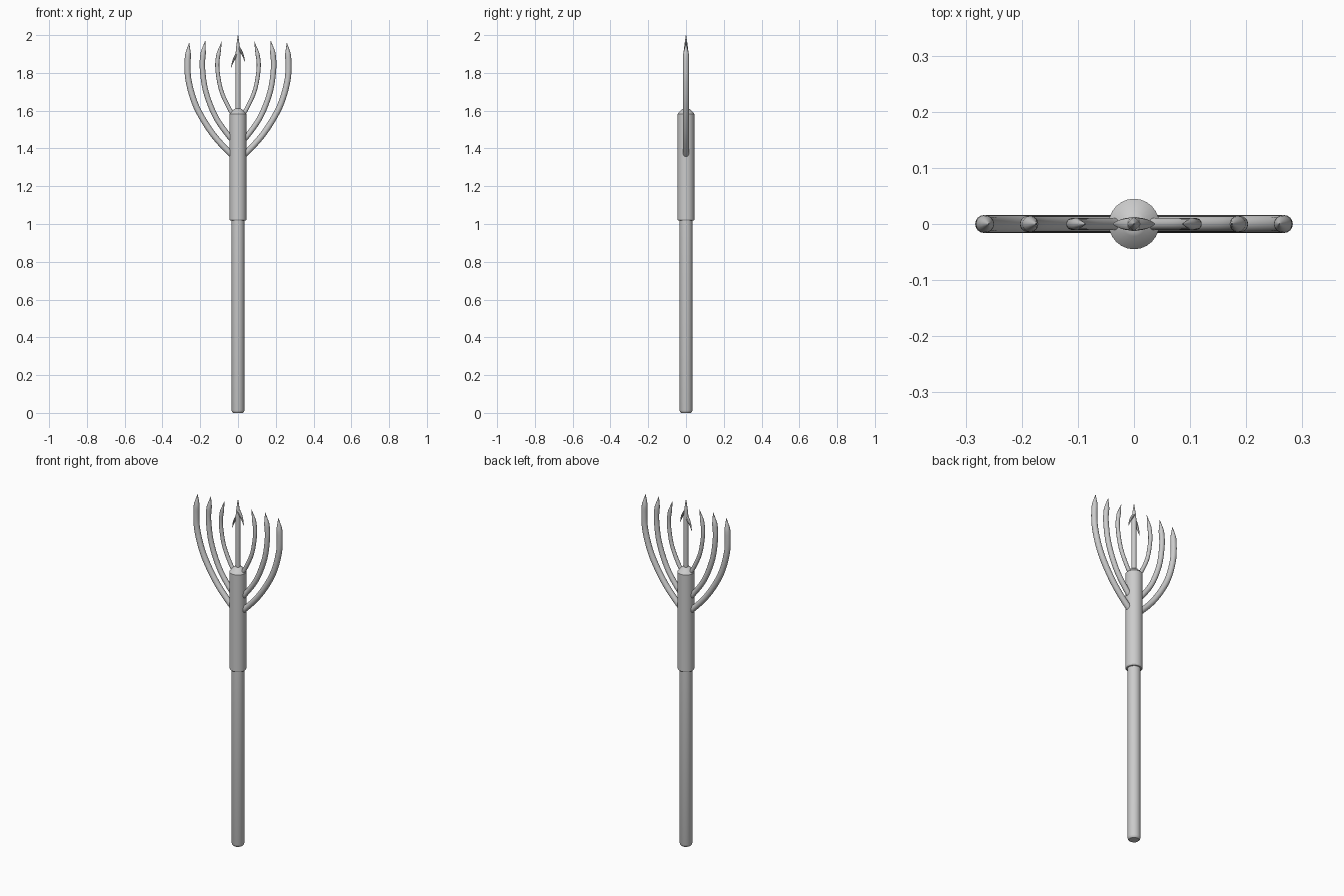
import bpy, bmesh, math
from mathutils import Vector

if "Cube" in bpy.data.objects:
    bpy.data.objects.remove(bpy.data.objects["Cube"])


def spline(pts, steps=5):
    """Catmull-Rom resampling of (x, z) points."""
    p = [Vector(q) for q in pts]
    p = [2 * p[0] - p[1]] + p + [2 * p[-1] - p[-2]]
    out = []
    for i in range(1, len(p) - 2):
        a, b, c, d = p[i - 1:i + 3]
        for k in range(steps):
            t = k / steps
            out.append(0.5 * (2 * b + (c - a) * t + (2 * a - 5 * b + 4 * c - d) * t * t
                              + (3 * b - a - 3 * c + d) * t ** 3))
    out.append(p[-2])
    return out


def sweep(name, path, radii, sides=20, side=1, depth=1.0):
    """Round bar along an XZ path with a radius at every point."""
    bm = bmesh.new()
    path = [Vector((side * q[0], q[1])) for q in path]
    rings = []
    for i, c in enumerate(path):
        t = (path[min(i + 1, len(path) - 1)] - path[max(i - 1, 0)]).normalized()
        n = Vector((t.y, -t.x))
        ring = []
        for k in range(sides):
            a = 2 * math.pi * k / sides
            o = n * math.cos(a) * radii[i]
            ring.append(bm.verts.new((c.x + o.x, depth * radii[i] * math.sin(a), c.y + o.y)))
        rings.append(ring)
    for r0, r1 in zip(rings, rings[1:]):
        for k in range(sides):
            j = (k + 1) % sides
            bm.faces.new((r0[k], r0[j], r1[j], r1[k]))
    bm.faces.new(rings[0][::-1])
    bm.faces.new(rings[-1])
    bmesh.ops.recalc_face_normals(bm, faces=bm.faces)
    mesh = bpy.data.meshes.new(name)
    bm.to_mesh(mesh)
    bm.free()
    ob = bpy.data.objects.new(name, mesh)
    bpy.context.collection.objects.link(ob)
    bpy.ops.object.select_all(action='DESELECT')
    ob.select_set(True)
    bpy.context.view_layer.objects.active = ob
    bpy.ops.object.shade_smooth_by_angle(angle=math.radians(30))
    return ob


def turned(name, profile, sides=24):
    return sweep(name, [(0, z) for r, z in profile], [r for r, z in profile], sides)


# Shaft, socket and central spike
turned("handle", [(0.026, 0), (0.031, 0.005), (0.034, 0.014), (0.034, 1.05)])
turned("socket", [(0.041, 1.018), (0.045, 1.024), (0.045, 1.582), (0.022, 1.608), (0.012, 1.612)])
turned("center_spike", [(0.013, 1.58), (0.013, 1.90), (0.010, 1.935), (0.0055, 1.97), (0.0008, 2.0)], 16)

# Three pairs of curved prongs: path and radius
prongs = {
    "outer_prong": ([(-0.01, 1.335), (0.05, 1.383), (0.14, 1.485), (0.22, 1.62),
                     (0.26, 1.75), (0.267, 1.85), (0.259, 1.96)], 0.016),
    "middle_prong": ([(0.0, 1.415), (0.05, 1.468), (0.12, 1.57), (0.17, 1.70),
                      (0.188, 1.82), (0.186, 1.89), (0.174, 1.97)], 0.0143),
    "inner_prong": ([(0.02, 1.57), (0.05, 1.618), (0.09, 1.71),
                     (0.109, 1.82), (0.105, 1.89), (0.086, 1.966)], 0.0108),
}
for name, (pts, r) in prongs.items():
    path = spline(pts, 6)
    top = path[-1].y
    radii = [r * min(1, 0.04 + (top - p.y) / 0.065) for p in path]
    for label, side in (("left", -1), ("right", 1)):
        sweep(f"{name}_{label}", path, radii, 16, side)

# Hooked barbs on the central spike, set at two heights
barb = spline([(0.004, 0.075), (0.016, 0.055), (0.027, 0.033), (0.037, 0.0)], 4)
barb_radii = [0.007 * (1 - (i / (len(barb) - 1)) ** 2) + 0.0006 for i in range(len(barb))]
for label, side, z in (("left", -1, 1.827), ("right", 1, 1.858)):
    sweep(f"barb_{label}", [(p.x, p.y + z) for p in barb], barb_radii, 12, side, 1.5)
